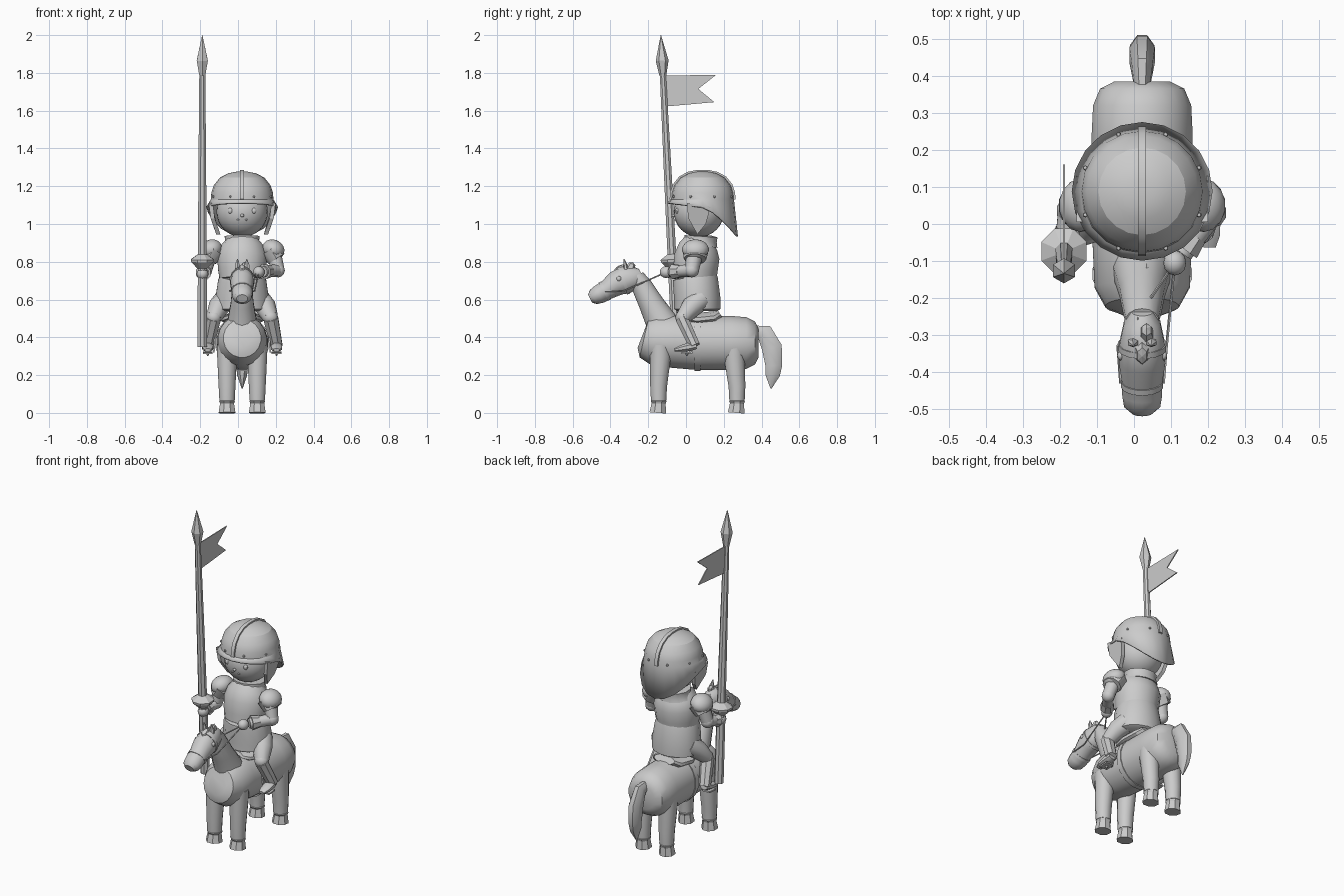
import bpy, bmesh, math
from mathutils import Vector, Matrix

if "Cube" in bpy.data.objects:
    bpy.data.objects.remove(bpy.data.objects["Cube"])

CX = 0.022  # symmetry plane of horse and rider


def finish(name, bm, smooth=True, angle=40):
    bmesh.ops.recalc_face_normals(bm, faces=bm.faces[:])
    me = bpy.data.meshes.new(name)
    bm.to_mesh(me)
    bm.free()
    ob = bpy.data.objects.new(name, me)
    bpy.context.collection.objects.link(ob)
    if smooth:
        bpy.ops.object.select_all(action='DESELECT')
        ob.select_set(True)
        bpy.context.view_layer.objects.active = ob
        bpy.ops.object.shade_smooth_by_angle(angle=math.radians(angle))
    return ob


def bridge(bm, rings):
    for a, b in zip(rings, rings[1:]):
        n = len(a)
        for i in range(n):
            bm.faces.new((a[i], a[(i + 1) % n], b[(i + 1) % n], b[i]))


def loft(name, stations, n=12, smooth=True, angle=40):
    """Elliptical tube through stations (x, y, z, half width, half depth)."""
    bm = bmesh.new()
    pts = [Vector(s[:3]) for s in stations]
    rings = []
    for i, s in enumerate(stations):
        t = (pts[min(i + 1, len(pts) - 1)] - pts[max(i - 1, 0)]).normalized()
        u = Vector((1, 0, 0))
        u = (u - t * u.dot(t)).normalized()
        v = u.cross(t)
        rings.append([bm.verts.new(pts[i] + u * s[3] * math.cos(a) + v * s[4] * math.sin(a))
                      for a in (2 * math.pi * (k + 0.5) / n for k in range(n))])
    bridge(bm, rings)
    bm.faces.new(rings[0])
    bm.faces.new(rings[-1])
    return finish(name, bm, smooth, angle)


def ball(name, c, r, seg=12, rot=(0, 0, 0), smooth=True):
    bm = bmesh.new()
    bmesh.ops.create_uvsphere(bm, u_segments=seg, v_segments=max(4, seg * 2 // 3), radius=1)
    m = Matrix.Translation(c)
    for ax, ang in zip('XYZ', rot):
        m = m @ Matrix.Rotation(ang, 4, ax)
    bm.transform(m @ Matrix.Diagonal((*r, 1)))
    return finish(name, bm, smooth)


def plate(name, inner, outer):
    """Closed slab between two matching outlines."""
    bm = bmesh.new()
    rings = [[bm.verts.new(p) for p in o] for o in (inner, outer)]
    bridge(bm, rings)
    bm.faces.new(rings[0])
    bm.faces.new(rings[1])
    return finish(name, bm, False)


# Horse body, neck and head
loft("horse_body", [(CX, y, z, w, h) for y, z, w, h in (
    (-.235, .40, .06, .06), (-.222, .395, .10, .105), (-.17, .385, .13, .135), (-.06, .378, .135, .142),
    (.08, .37, .138, .146), (.24, .37, .138, .145), (.32, .37, .134, .138), (.365, .37, .115, .115),
    (.385, .37, .075, .075))], 20)
loft("horse_neck", [(CX, y, z, w, h) for y, z, w, h in (
    (-.10, .42, .09, .10), (-.135, .49, .078, .082), (-.185, .58, .062, .066), (-.235, .675, .052, .055),
    (-.26, .73, .045, .035))], 14)
loft("horse_head", [(CX, y, z, w, h) for y, z, w, h in (
    (-.235, .735, .03, .03), (-.265, .72, .05, .06), (-.32, .705, .062, .075), (-.37, .685, .064, .066),
    (-.42, .65, .056, .052), (-.46, .628, .055, .05), (-.49, .614, .05, .042), (-.508, .605, .03, .024))], 14)
loft("horse_tail", [(CX, y, z, w, h) for y, z, w, h in (
    (.365, .43, .022, .035), (.415, .425, .03, .05), (.455, .345, .037, .058), (.465, .25, .035, .048),
    (.458, .2, .028, .042), (.45, .13, .004, .004))], 8)

# Legs with hooves
for s in (-1, 1):
    for part, y, y2 in (("front_leg", -.145, -.135), ("hind_leg", .27, .255)):
        x = CX + s * .08
        loft(part, [(x, y2, .36, .056, .058), (x, y2, .30, .054, .057), (x, y, .14, .046, .046),
                    (x, y, .065, .042, .042)], 12)
        loft(part + "_hoof", [(x, y, .07, .036, .036), (x, y, .062, .045, .045), (x, y, .05, .04, .04),
                              (x, y - .004, 0, .048, .048)], 8, False)
    # Ears, eyes, nostrils
    loft("horse_ear", [(CX + s * .022, -.318, .75, .018, .014), (CX + s * .026, -.322, .785, .014, .01),
                       (CX + s * .024, -.328, .815, .002, .002)], 6)
    ball("horse_eye", (CX + s * .058, -.355, .71), (.01, .014, .014), 8)
    ball("horse_nostril", (CX + s * .028, -.497, .628), (.012, .012, .012), 8)

# Mane tufts and forelock
for i in range(8):
    t = i / 7
    ball("mane_tuft", (CX + (.012 if i % 2 else -.012), -.105 - .19 * t, .53 + .235 * t),
         (.02, .026, .036), 6, (-.4, 0, 0), False)
ball("forelock", (CX, -.35, .765), (.02, .035, .016), 6, (.5, 0, 0), False)


# Bridle bands around head, girth strap around body
def band(name, c, w, h, tilt, half=.008):
    d = Vector((0, -math.cos(tilt), -math.sin(tilt))) * half
    p = Vector(c)
    return loft(name, [(*(p - d), w, h), (*(p + d), w, h)], 16)


band("noseband", (CX, -.43, .645), .058, .055, .5)
band("cheek_band", (CX, -.33, .70), .066, .077, .35)
band("girth_strap", (CX, .06, .371), .143, .152, 0, .016)

# Saddle
loft("saddle", [(CX, y, z, w, h) for y, z, w, h in (
    (-.055, .515, .05, .025), (-.03, .505, .085, .03), (.06, .495, .115, .035), (.15, .505, .10, .035),
    (.18, .525, .07, .025))], 12)

# Rider torso, tassets and collar
loft("breastplate", [(CX, y, z, w, h) for y, z, w, h in (
    (.045, .71, .122, .118), (.05, .76, .13, .12), (.058, .83, .135, .122), (.065, .88, .118, .105),
    (.075, .91, .09, .085))], 16)
loft("skirt_armour", [(CX, .045, .725, .12, .118), (CX, .05, .70, .13, .122), (CX, .06, .60, .145, .125),
                      (CX, .06, .55, .145, .125), (CX, .06, .54, .12, .11)], 16)
loft("collar", [(CX, .075, .885, .105, .095), (CX, .078, .91, .092, .088), (CX, .08, .935, .096, .09),
                (CX, .08, .938, .06, .06)], 12)

# Rider head and face
ball("head", (CX, .068, 1.065), (.136, .133, .134), 24)
for s in (-1, 1):
    ball("eye", (CX + s * .062, -.046, 1.07), (.014, .01, .016), 10)
    ball("mouth_corner", (CX + s * .022, -.055, 1.022), (.008, .006, .005), 6)
ball("nose", (CX, -.066, 1.045), (.01, .01, .009), 8)

# Helmet: dome rings plus a brim that sweeps down at the back
bm = bmesh.new()
N, HY = 20, .088
ang = [2 * math.pi * k / N for k in range(N)]
prof = ((1.277, .03), (1.268, .075), (1.245, .118), (1.205, .15), (1.165, .163), (1.13, .166))
rings = [[bm.verts.new((CX + r * math.cos(a), HY + r * math.sin(a), z)) for a in ang] for z, r in prof]
brim = []
for a in ang:
    s = math.sin(a)
    z = 1.09 - .155 * s ** 1.4 if s > 0 else 1.09 - .025 * s
    brim.append(bm.verts.new((CX + .19 * math.cos(a), HY + .187 * s, z)))
bridge(bm, rings + [brim])
bm.faces.new(rings[0])
helmet = finish("helmet", bm, True, 22)
mod = helmet.modifiers.new("thickness", 'SOLIDIFY')
mod.thickness = .01

# Helmet crest strip following the dome, and rivets
arc = [(HY - r, z) for z, r in reversed(prof)] + [(HY + r, z) for z, r in prof]
bm = bmesh.new()
rows = []
for y, z in arc:
    d = Vector((0, y - HY, z - 1.11)).normalized() * .009
    rows.append([bm.verts.new(Vector((CX + x, y, z)) + d * k)
                 for x, k in ((-.011, -1), (-.011, 1), (.011, 1), (.011, -1))])
bridge(bm, rows)
bm.faces.new(rows[0])
bm.faces.new(rows[-1])
finish("helmet_crest", bm)
for k in range(8):
    a = 2 * math.pi * (k + .5) / 8
    ball("helmet_rivet", (CX + .166 * math.cos(a), HY + .166 * math.sin(a), 1.145), (.007, .007, .007), 6)

for s in (-1, 1):
    # Cheek flap
    out = ((.005, 1.11, .165), (.012, 1.03, .155), (.06, .945, .125), (.105, 1.0, .145), (.13, 1.09, .165))
    plate("cheek_flap", [(CX + s * (x - .01), y, z) for y, z, x in out],
          [(CX + s * (x + .012), y, z) for y, z, x in out])
    # Shoulder guard
    ball("shoulder_guard", (CX + s * .165, .05, .865), (.062, .072, .052), 14, (0, s * .45, 0))
    loft("shoulder_lame", [(CX + s * .15, .05, .865, .062, .07), (CX + s * .182, .048, .815, .052, .06)], 10)
    # Thigh, greave and boot
    loft("thigh", [(CX + s * .09, .075, .60, .06, .06), (CX + s * .125, .03, .56, .056, .056),
                   (CX + s * .15, -.015, .505, .042, .04)], 10)
    ball("knee_guard", (CX + s * .15, -.015, .505), (.042, .042, .04), 10)
    loft("greave", [(CX + s * .152, -.022, .50, .042, .036), (CX + s * .182, .045, .355, .034, .032)], 8, False)
    loft("boot", [(CX + s * .182, y, z, w, h) for y, z, w, h in (
        (.055, .355, .024, .018), (.02, .35, .032, .025), (-.03, .34, .03, .018), (-.062, .333, .018, .009))], 8)
    # Stirrup and its strap
    loft("stirrup", [(CX + s * .182, .035, .32, .036, .006), (CX + s * .182, -.025, .316, .036, .006)], 4, False)
    loft("stirrup_spike", [(CX + s * .182, .005, .32, .012, .012), (CX + s * .182, .005, .30, .003, .003)], 6)
    loft("stirrup_strap", [(CX + s * .137, .01, .46, .006, .012), (CX + s * .15, .01, .32, .006, .012)], 4, False)

# Arms: shoulder, elbow, wrist, hand for each side
for side, sh, el, ha in (("left", (.185, .05, .86), (.212, .03, .755), (.11, -.105, .745)),
                         ("right", (-.145, .05, .86), (-.172, .035, .755), (-.188, -.07, .735))):
    sh, el, ha = Vector(sh), Vector(el), Vector(ha)
    loft(side + "_upper_arm", [(*sh, .042, .045), (*el, .036, .038)], 10)
    ball(side + "_elbow", el, (.038, .04, .038), 10)
    wr = el.lerp(ha, .8)
    loft(side + "_forearm", [(*el, .034, .034), (*wr, .03, .03)], 10)
    loft(side + "_cuff", [(*el.lerp(ha, .45), .034, .034), (*el.lerp(ha, .72), .042, .042)], 8, False)
    ball(side + "_hand", ha, (.031, .034, .031), 12)

# Reins
for s in (-1, 1):
    loft("rein", [(CX + s * .058, -.43, .645, .004, .004), (CX + s * .066, -.33, .645, .004, .004),
                  (.11, -.105, .745, .004, .004)], 5)

# Lance with hand guard, point and pennant
LX = -.189
ly = lambda z: -.128 + (1.9 - z) * .05
loft("lance_shaft", [(LX, ly(z), z, r, r) for z, r in ((.35, .027), (.7, .026), (1.3, .022), (1.82, .017))], 8, False)
loft("lance_guard", [(LX, ly(z), z, r, r) for z, r in ((.765, .028), (.80, .064), (.812, .066), (.84, .025))], 8, False)
loft("lance_point", [(LX, ly(z), z, r, r) for z, r in ((1.785, .018), (1.865, .034), (2.0, .001))], 6, False)
flag = ((-.12, 1.785), (.16, 1.79), (.065, 1.715), (.15, 1.645), (-.11, 1.622))
plate("pennant", [(LX - .003, y, z) for y, z in flag], [(LX + .003, y, z) for y, z in flag])
